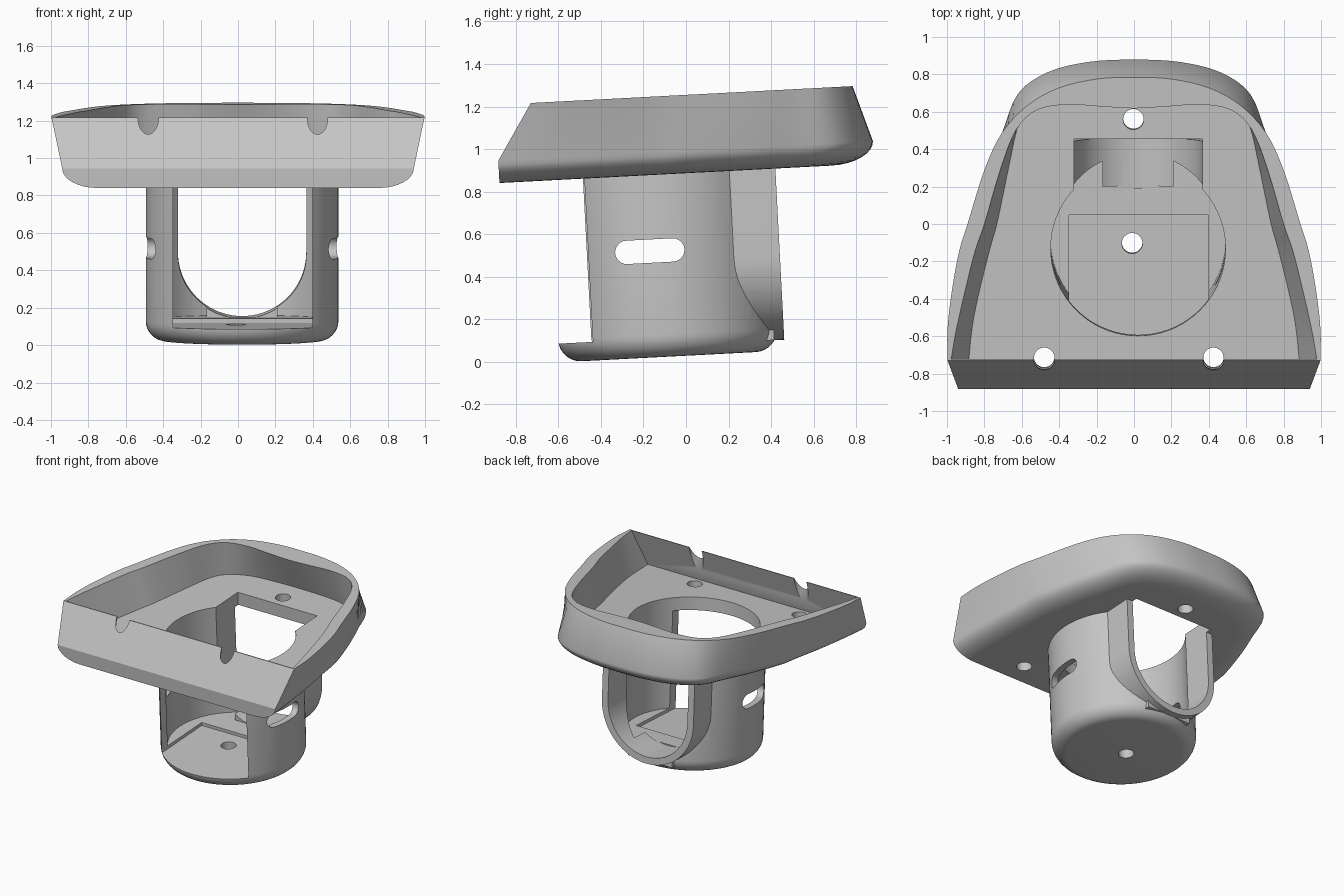
import bpy, bmesh, math
from mathutils import Matrix

TILT = Matrix.Rotation(math.radians(3), 4, 'X')
CX, CY = 0.022, -0.08          # cup axis
R_OUT, R_IN = 0.515, 0.467     # cup radii
UNDERSIDE, MID, RIM = 0.885, 0.99, 1.253

old = bpy.data.objects.get("Cube")
if old:
    bpy.data.objects.remove(old, do_unlink=True)

grey = bpy.data.materials.new("light_grey")
grey.use_nodes = True
COLOR = (0.56, 0.56, 0.56, 1)
grey.diffuse_color = COLOR
grey.node_tree.nodes["Principled BSDF"].inputs["Base Color"].default_value = COLOR


def loft(name, loops):
    """Closed solid through loops of equal length, capped at both ends."""
    bm = bmesh.new()
    rings = [[bm.verts.new(p) for p in loop] for loop in loops]
    n = len(rings[0])
    for a, b in zip(rings, rings[1:]):
        for i in range(n):
            j = (i + 1) % n
            bm.faces.new((a[i], a[j], b[j], b[i]))
    bm.faces.new(rings[0])
    bm.faces.new(rings[-1])
    bmesh.ops.recalc_face_normals(bm, faces=bm.faces)
    me = bpy.data.meshes.new(name)
    bm.to_mesh(me)
    bm.free()
    ob = bpy.data.objects.new(name, me)
    bpy.context.collection.objects.link(ob)
    me.materials.append(grey)
    return ob


def circle(x, y, z, r, n=72):
    return [(x + r * math.cos(2 * math.pi * i / n),
             y + r * math.sin(2 * math.pi * i / n), z) for i in range(n)]


def cylinder(x, y, r, z0, z1, n=72):
    return loft("cutter", [circle(x, y, z0, r, n), circle(x, y, z1, r, n)])


def box(x0, x1, y0, y1, z0, z1):
    return loft("cutter", [[(x0, y0, z), (x1, y0, z), (x1, y1, z), (x0, y1, z)]
                           for z in (z0, z1)])


def u_prism(r, y0, y1, top, zc=0.474, n=40):
    """Upright U shape (round bottom, open top) extruded front to back."""
    shape = [(CX + r, top)]
    shape += [(CX + r * math.cos(math.pi * i / n), zc - r * math.sin(math.pi * i / n))
              for i in range(n + 1)]
    shape.append((CX - r, top))
    return loft("cutter", [[(x, y, z) for x, z in shape] for y in (y0, y1)])


def boolean(target, other, op='DIFFERENCE'):
    mod = target.modifiers.new("cut", 'BOOLEAN')
    mod.operation, mod.object, mod.solver = op, other, 'EXACT'
    bpy.context.view_layer.objects.active = target
    bpy.ops.object.modifier_apply(modifier=mod.name)
    bpy.data.objects.remove(other, do_unlink=True)


def contour(pts, steps=4):
    """Smooth mirrored outline from half points, front corner to back centre."""
    p = [(2 * pts[0][0] - pts[1][0], 2 * pts[0][1] - pts[1][1])] + pts
    p.append((-pts[-2][0], pts[-2][1]))
    half = []
    for k in range(1, len(p) - 2):
        for s in range(steps):
            t = s / steps
            half.append(tuple(0.5 * (2 * b + (c - a) * t + (2*a - 5*b + 4*c - d) * t*t
                                     + (3*b - a - 3*c + d) * t**3)
                              for a, b, c, d in zip(*p[k - 1:k + 3])))
    half.append(pts[-1])
    return half + [(-x, y) for x, y in reversed(half[:-1])]


# Tray: lofted from the underside, round the bottom edge, over the rim, to the floor
mid = contour([(.94, -.832), (.93, -.6), (.91, -.35), (.88, -.1), (.86, .065), (.78, .34),
               (.705, .54), (.62, .75), (.46, .865), (.24, .92), (0, .932)])
rim_out = contour([(.997, -.665), (.997, -.5), (.975, -.3), (.935, -.08), (.89, .065),
                   (.80, .355), (.705, .555), (.57, .70), (.40, .795), (.19, .843), (0, .85)])
rim_in = contour([(.978, -.658), (.95, -.5), (.905, -.3), (.85, -.08), (.80, .065),
                  (.715, .355), (.63, .57), (.52, .675), (.36, .705), (.18, .695), (0, .685)])
floor = contour([(.89, -.75), (.865, -.5), (.825, -.3), (.77, -.08), (.73, .065),
                 (.67, .355), (.62, .57), (.545, .69), (.39, .76), (.2, .78), (0, .785)])
loops = []
for i in range(8, -1, -1):
    t = math.radians(90 * i / 8)
    sx, sy = 1 - 0.2 * (1 - math.cos(t)), 1 - 0.115 * (1 - math.cos(t))
    z = MID - (MID - UNDERSIDE) * math.sin(t)
    loops.append([(x * sx, -.832 + (y + .832) * sy, z) for x, y in mid])
for outline, z in ((rim_out, RIM), (rim_in, RIM), (floor, MID - 0.005)):
    loops.append([(x, y, z) for x, y in outline])
tray = loft("tray", loops)
boolean(tray, cylinder(CX, CY, R_IN, 0.8, 1.15))                       # cup mouth
boolean(tray, box(CX - .343, CX + .343, .1, .508, 0.8, 1.15))          # rear slot
for hx, hy in ((-.48, -.665), (.425, -.665), (-.003, .612)):           # screw holes
    boolean(tray, cylinder(hx, hy, .055, 0.8, 1.4, 32))

# Cup: round-bottomed cylinder joined with the rear U channel
BOTTOM, FILLET, TOP = 0.028, 0.105, UNDERSIDE + 0.002
loops = []
for i in range(9):
    t = math.radians(90 * i / 8)
    loops.append(circle(CX, CY, BOTTOM + FILLET * (1 - math.cos(t)),
                        R_OUT - FILLET * (1 - math.sin(t))))
loops.append(circle(CX, CY, TOP, R_OUT))
cup = loft("cup", loops)
boolean(cup, u_prism(.395, .21, .467, TOP), 'UNION')
boolean(cup, cylinder(CX, CY, R_IN, .14, 1.1))                         # interior
boolean(cup, box(CX - .19, CX + .19, .21, .42, .08, .2), 'UNION')      # channel lip
boolean(cup, u_prism(.343, .2, .7, 1.1))                               # channel opening
boolean(cup, box(-.347, .397, -.8, .055, .116, 1.1))                   # front opening
boolean(cup, cylinder(-.01, -.097, .055, -.1, .3, 32))                 # drain hole

# Side slots: one stadium-shaped cutter through both walls
slot = []
for side in (1, -1):
    for i in range(13):
        a = math.radians(-90 + 180 * i / 12)
        slot.append((-.143 + side * (.108 + .055 * math.cos(a)), .528 + side * .055 * math.sin(a)))
boolean(cup, loft("cutter", [[(x, y, z) for y, z in slot] for x in (-.8, .8)]))

# Lean both parts back and shade
for ob in (tray, cup):
    ob.data.transform(TILT)
    bpy.ops.object.select_all(action='DESELECT')
    ob.select_set(True)
    bpy.context.view_layer.objects.active = ob
    bpy.ops.object.shade_smooth_by_angle(angle=math.radians(30))
